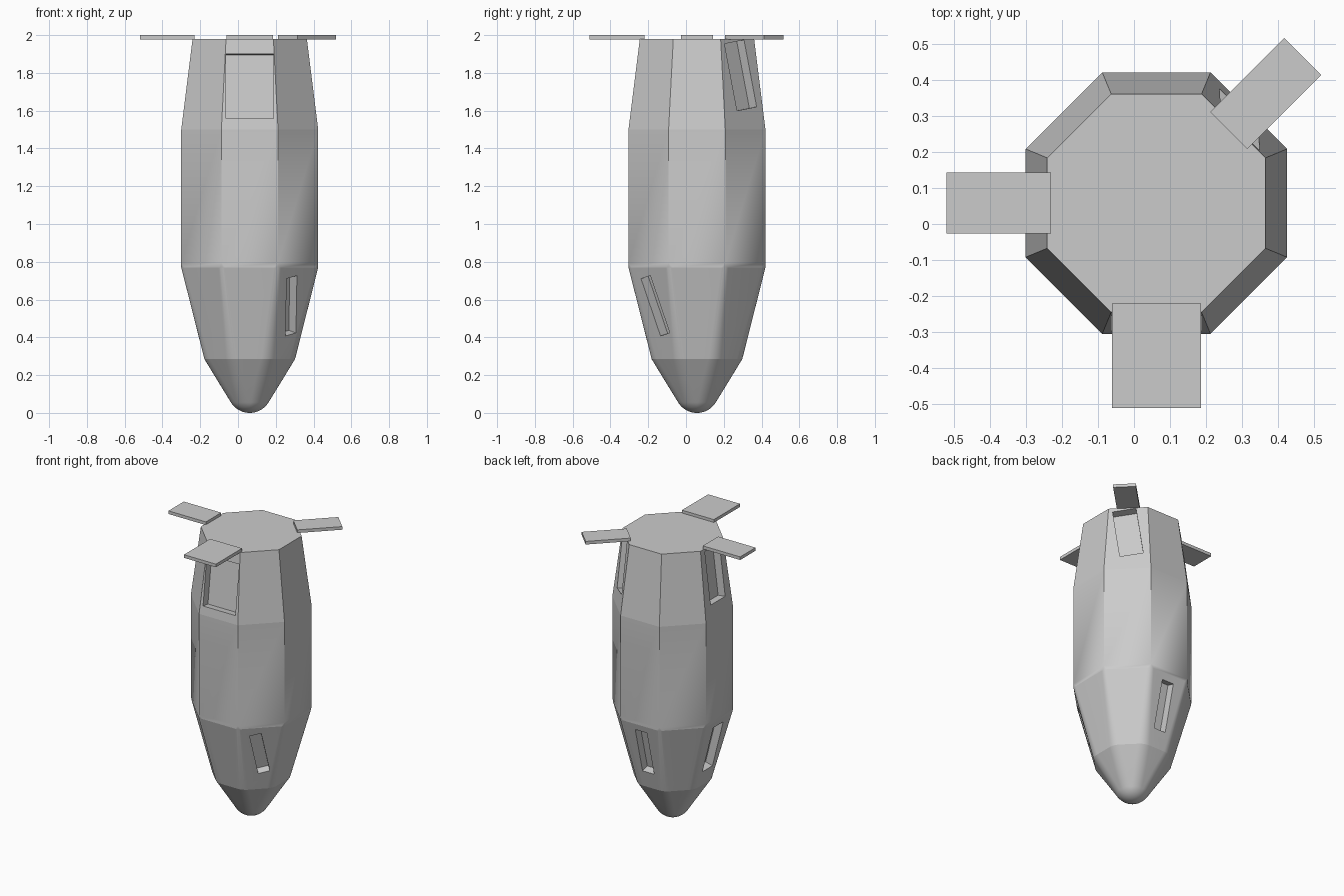
import bpy, bmesh
from math import sin, cos, tan, radians, pi
from mathutils import Matrix, Vector

if "Cube" in bpy.data.objects:
    bpy.data.objects.remove(bpy.data.objects["Cube"])

CX, CY = 0.062, 0.058      # body axis
ARC = 10                   # segments per rounded corner


def ring(bm, z, a, r):
    """Octagon of apothem a at height z, corners rounded by fraction r."""
    verts = []
    d = a * (1 - r) / cos(pi / 8)
    for i in range(8):
        mid = pi / 8 + i * pi / 4
        for k in range(ARC + 1):
            t = (i + k / ARC) * pi / 4
            verts.append(bm.verts.new((CX + d * cos(mid) + a * r * cos(t),
                                       CY + d * sin(mid) + a * r * sin(t), z)))
    return verts


def box(name, size, matrix):
    bm = bmesh.new()
    bmesh.ops.create_cube(bm, size=1, matrix=matrix @ Matrix.Diagonal((*size, 1)))
    me = bpy.data.meshes.new(name)
    bm.to_mesh(me)
    bm.free()
    ob = bpy.data.objects.new(name, me)
    bpy.context.collection.objects.link(ob)
    return ob


def around(az, radius, z):
    """Frame with local x pointing outward at azimuth az."""
    return (Matrix.Translation((CX, CY, z)) @ Matrix.Rotation(radians(az), 4, 'Z')
            @ Matrix.Translation((radius, 0, 0)))


# Body: octagonal hull, rounded lower taper, domed nose (z, apothem, rounding)
profile = [(1.98, 0.3025, 0), (1.5, 0.3625, 0), (0.795, 0.3625, 0),
           (0.77, 0.3625, 0.15), (0.285, 0.24, 0.4), (0.17, 0.17, 0.6)]
R = 0.117
for i in range(13):
    lat = radians(31 + i * 4.6)
    profile.append((R * (1 - sin(lat)), R * cos(lat), min(1, 0.85 + i * 0.05)))

bm = bmesh.new()
rings = [ring(bm, *p) for p in profile]
n = len(rings[0])
for a, b in zip(rings, rings[1:]):
    for j in range(n):
        k = (j + 1) % n
        bm.faces.new((a[k], a[j], b[j], b[k]))
bm.faces.new(rings[0])
tip = bm.verts.new((CX, CY, 0))
for j in range(n):
    bm.faces.new((rings[-1][(j + 1) % n], rings[-1][j], tip))
bmesh.ops.remove_doubles(bm, verts=bm.verts[:], dist=1e-5)
bmesh.ops.recalc_face_normals(bm, faces=bm.faces[:])
mesh = bpy.data.meshes.new("body")
bm.to_mesh(mesh)
bm.free()
body = bpy.data.objects.new("body", mesh)
bpy.context.collection.objects.link(body)

# Recessed bays: azimuth, z, width, height, roll
DEPTH = 0.055
bays = [(-90, 1.73, 0.25, 0.345, 0), (180, 1.78, 0.16, 0.365, 0),
        (45, 1.787, 0.15, 0.36, 8),
        (-45, 0.567, 0.075, 0.32, 12.5), (90, 0.565, 0.09, 0.33, 0),
        (180, 0.565, 0.11, 0.34, 0)]
cutters = []
for az, z, w, h, roll in bays:
    if z > 1:
        rad, tilt = 0.3625 - 0.06 * (z - 1.5) / 0.48, -7.1
    else:
        rad, tilt = 0.3625 - 0.1225 * (0.77 - z) / 0.485, 14.2
    m = (around(az, rad, z) @ Matrix.Rotation(radians(tilt), 4, 'Y')
         @ Matrix.Rotation(radians(roll), 4, 'X'))
    cutter = box("bay_cutter", (2 * DEPTH, w, h), m)
    cutter.hide_render = True
    cutters.append(cutter)
    mod = body.modifiers.new("bay", 'BOOLEAN')
    mod.operation, mod.solver, mod.object = 'DIFFERENCE', 'EXACT', cutter

bpy.context.view_layer.objects.active = body
body.select_set(True)
for mod in list(body.modifiers):
    bpy.ops.object.modifier_apply(modifier=mod.name)
for c in cutters:
    bpy.data.objects.remove(c)
bpy.ops.object.shade_smooth_by_angle(angle=radians(6.5))

# Open hatches lying flat at the top
for name, az, start, w in [("front_hatch", -90, 0.278, 0.247),
                           ("left_hatch", 180, 0.292, 0.17),
                           ("back_right_hatch", 45, 0.284, 0.145)]:
    box(name, (0.29, w, 0.022), around(az, start + 0.145, 1.989))
